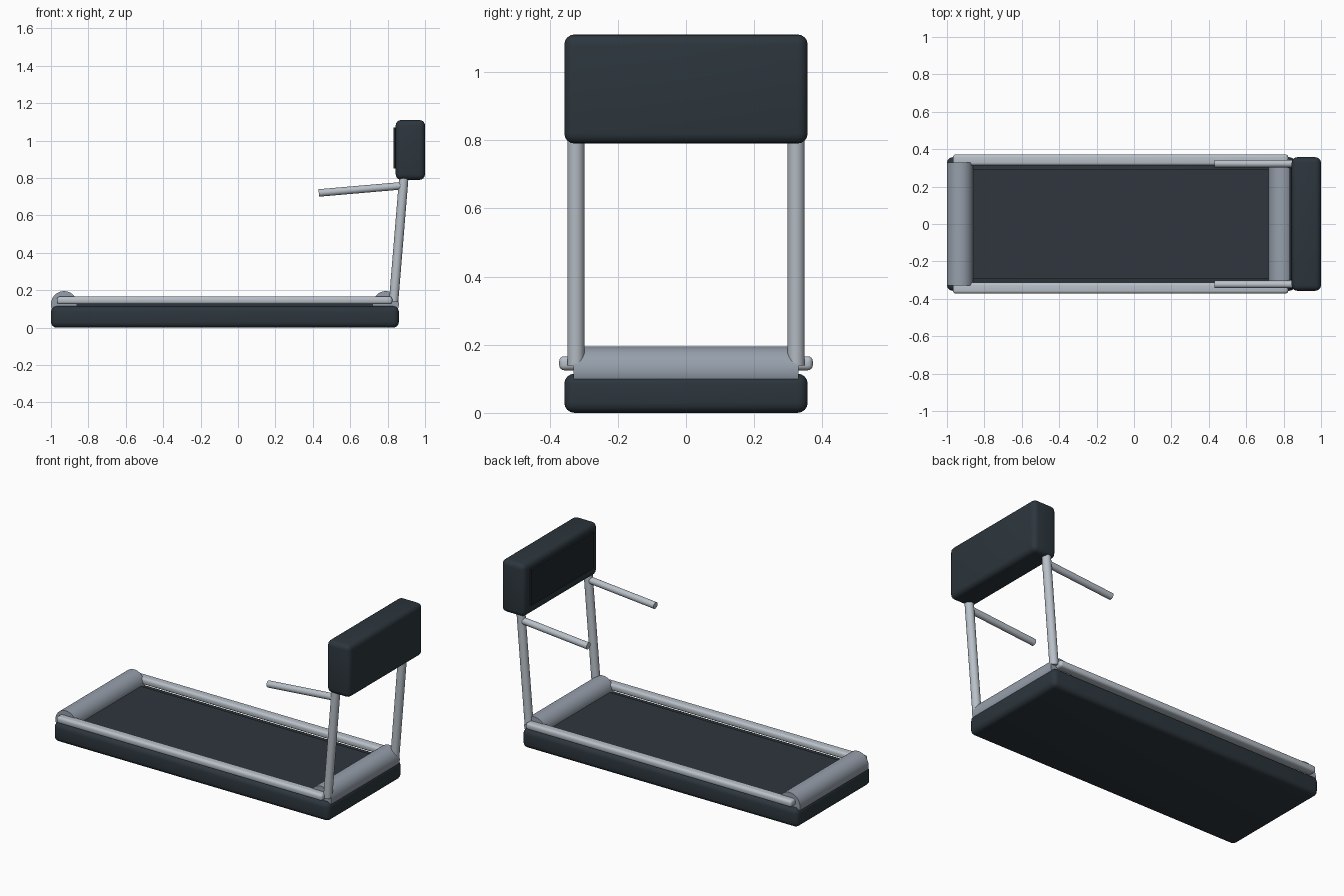
import bpy
from math import pi
from mathutils import Vector

cube = bpy.data.objects.get("Cube")
if cube:
    bpy.data.objects.remove(cube, do_unlink=True)


def material(name, hex_colour):
    """Flat material from an sRGB hex string."""
    lin = []
    for i in (0, 2, 4):
        c = int(hex_colour[i:i + 2], 16) / 255
        lin.append(c / 12.92 if c < 0.04 else ((c + 0.055) / 1.055) ** 2.4)
    m = bpy.data.materials.new(name)
    m.use_nodes = True
    m.diffuse_color = (*lin, 1)
    m.node_tree.nodes["Principled BSDF"].inputs["Base Color"].default_value = (*lin, 1)
    return m


charcoal = material("charcoal plastic", "2c363d")
rubber = material("dark belt rubber", "2f363d")
glass = material("dark screen", "20272c")
steel = material("light steel", "b8c0c8")
roller_grey = material("roller grey", "969fab")


def finish(ob, name, mat):
    ob.name = name
    ob.data.materials.append(mat)
    bpy.ops.object.shade_smooth_by_angle(angle=pi / 5)
    return ob


def box(name, lo, hi, mat, bevel=0.0):
    """Box between two corners, with optional rounded edges."""
    lo, hi = Vector(lo), Vector(hi)
    bpy.ops.mesh.primitive_cube_add(size=1, location=(lo + hi) / 2)
    ob = bpy.context.object
    ob.scale = hi - lo
    bpy.ops.object.transform_apply(location=False, rotation=False, scale=True)
    if bevel:
        mod = ob.modifiers.new("rounded edges", "BEVEL")
        mod.width, mod.segments = bevel, 4
        bpy.ops.object.modifier_apply(modifier=mod.name)
    return finish(ob, name, mat)


def tube(name, start, end, radius, mat, sides=32):
    """Cylinder running between two points."""
    start, end = Vector(start), Vector(end)
    axis = end - start
    bpy.ops.mesh.primitive_cylinder_add(
        vertices=sides, radius=radius, depth=axis.length, location=(start + end) / 2)
    ob = bpy.context.object
    ob.rotation_euler = axis.to_track_quat("Z", "Y").to_euler()
    return finish(ob, name, mat)


# Deck and running belt
box("deck", (-1, -0.357, 0), (0.86, 0.357, 0.115), charcoal, 0.03)
box("running_belt", (-0.94, -0.295, 0.08), (0.8, 0.295, 0.125), rubber)

# End rollers
for name, x in (("rear_roller", -0.93), ("front_roller", 0.79)):
    tube(name, (x, -0.33, 0.125), (x, 0.33, 0.125), 0.07, roller_grey, 48)

# Side rails, uprights and handles
for side, s in (("right", -1), ("left", 1)):
    inner, outer = sorted((s * 0.313, s * 0.372))
    box(side + "_rail", (-0.968, inner, 0.125), (0.825, outer, 0.166), steel, 0.015)
    y = s * 0.323
    tube(side + "_upright", (0.832, y, 0.14), (0.888, y, 0.82), 0.025, steel)
    tube(side + "_handle", (0.432, y, 0.72), (0.872, y, 0.758), 0.02, steel)

# Console and screen
box("console", (0.843, -0.357, 0.79), (1, 0.357, 1.11), charcoal, 0.03)
box("screen", (0.832, -0.3, 0.85), (0.86, 0.3, 1.07), glass)
